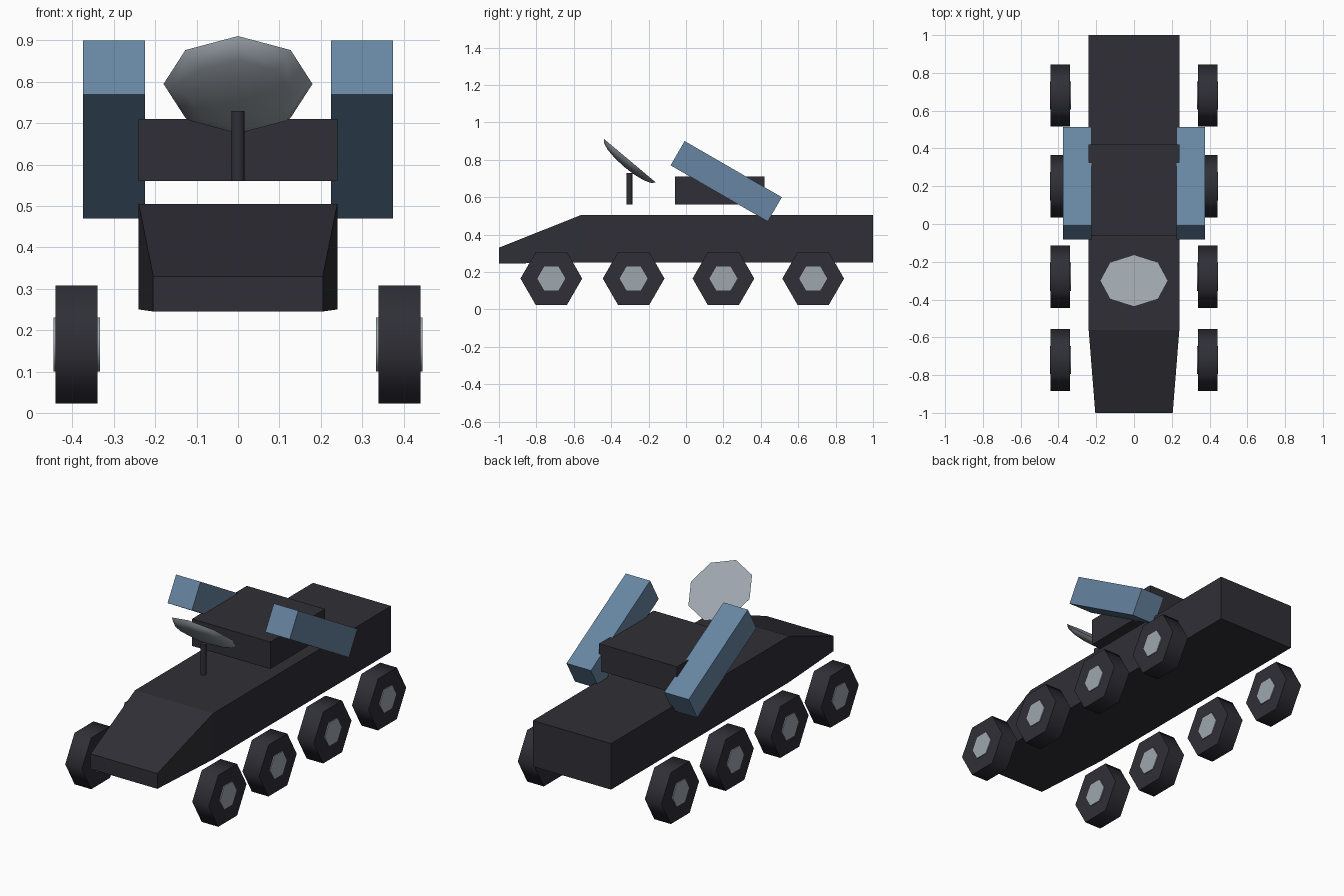
import bpy, bmesh, math
from mathutils import Matrix, Vector

cube = bpy.data.objects.get("Cube")
if cube:
    bpy.data.objects.remove(cube, do_unlink=True)


def material(name, color):
    m = bpy.data.materials.new(name)
    m.use_nodes = True
    m.diffuse_color = (*color, 1)
    m.node_tree.nodes["Principled BSDF"].inputs["Base Color"].default_value = (*color, 1)
    return m


DARK = material("charcoal", (0.028, 0.028, 0.037))
GREY = material("light_grey", (0.34, 0.38, 0.42))
BLUE = material("steel_blue", (0.135, 0.235, 0.36))


def finish(name, bm, mat, smooth=False):
    bmesh.ops.recalc_face_normals(bm, faces=bm.faces)
    mesh = bpy.data.meshes.new(name)
    bm.to_mesh(mesh)
    bm.free()
    mesh.materials.append(mat)
    ob = bpy.data.objects.new(name, mesh)
    bpy.context.collection.objects.link(ob)
    if smooth:
        bpy.ops.object.select_all(action='DESELECT')
        ob.select_set(True)
        bpy.context.view_layer.objects.active = ob
        bpy.ops.object.shade_smooth_by_angle(angle=math.radians(62))
    return ob


def box(name, center, size, mat, tilt=0):
    bm = bmesh.new()
    bmesh.ops.create_cube(bm, size=1, matrix=Matrix.Translation(center)
                          @ Matrix.Rotation(tilt, 4, 'X') @ Matrix.Diagonal((*size, 1)))
    return finish(name, bm, mat)


def cylinder(name, center, radius, depth, sides, mat, rot=Matrix()):
    bm = bmesh.new()
    bmesh.ops.create_cone(bm, cap_ends=True, segments=sides, radius1=radius, radius2=radius,
                          depth=depth, matrix=Matrix.Translation(center) @ rot)
    return finish(name, bm, mat, True)


# Hull: three cross-sections joined, nose narrower and lower
bm = bmesh.new()
rings = []
for y, w, low, high in ((-1, 0.205, 0.245, 0.33), (-0.56, 0.24, 0.25, 0.505), (1, 0.24, 0.25, 0.505)):
    rings.append([bm.verts.new(p) for p in ((-w, y, low), (w, y, low), (w, y, high), (-w, y, high))])
for a, b in zip(rings, rings[1:]):
    for i in range(4):
        j = (i + 1) % 4
        bm.faces.new((a[i], a[j], b[j], b[i]))
bm.faces.new(rings[0])
bm.faces.new(rings[-1])
finish("hull", bm, DARK)

# Turret block
box("turret", (0, 0.18, 0.635), (0.48, 0.48, 0.15), DARK)

# Launchers and wheels on both sides; hexagon points face up and down
axle = Matrix.Rotation(math.pi / 2, 4, 'Y')
for side, s in (("left", 1), ("right", -1)):
    box("launcher_" + side, (0.3 * s, 0.215, 0.685), (0.15, 0.6, 0.15), BLUE, -math.pi / 6)
    for n, y in enumerate((-0.72, -0.28, 0.2, 0.68), 1):
        spot = (0.39 * s, y, 0.165)
        cylinder(f"wheel_{side}_{n}", spot, 0.165, 0.102, 6, DARK, axle)
        cylinder(f"hub_{side}_{n}", spot, 0.075, 0.112, 6, GREY, axle)

# Antenna mast
cylinder("mast", (0, -0.303, 0.645), 0.016, 0.17, 8, DARK)

# Dish: shallow half ellipsoid with a flat face turned up and back
bm = bmesh.new()
bmesh.ops.create_uvsphere(bm, u_segments=8, v_segments=8, radius=1)
bmesh.ops.delete(bm, geom=[v for v in bm.verts if v.co.z > 0.01], context='VERTS')
bmesh.ops.holes_fill(bm, edges=[e for e in bm.edges if e.is_boundary], sides=0)
bmesh.ops.transform(bm, verts=bm.verts, matrix=Matrix.Translation(Vector((0, -0.3, 0.795)))
                    @ Matrix.Rotation(math.radians(-40), 4, 'X') @ Matrix.Diagonal((0.18, 0.18, 0.045, 1)))
finish("dish", bm, GREY, True)
